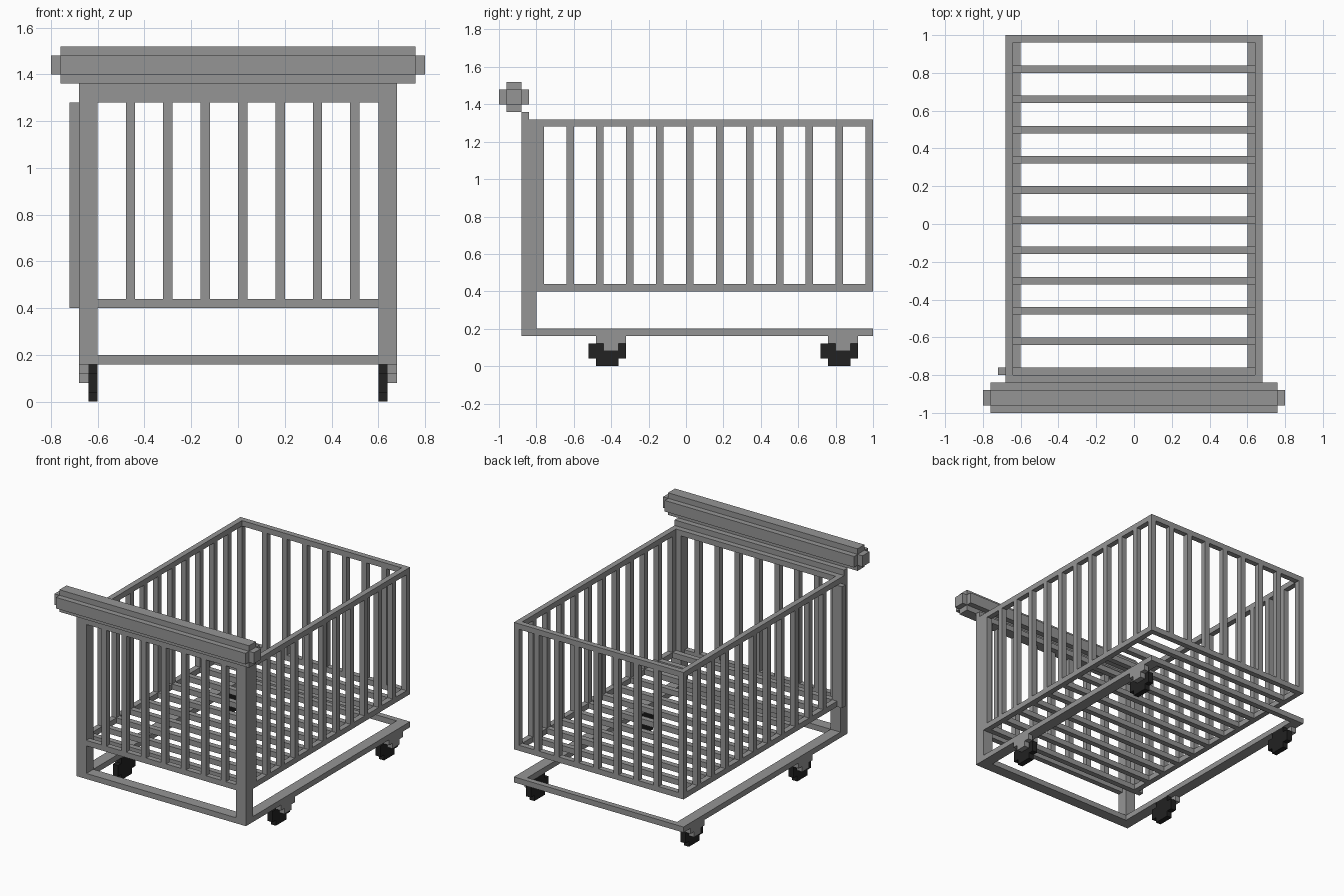
import bpy
import bmesh
from mathutils import Vector

cube = bpy.data.objects.get("Cube")
if cube:
    bpy.data.objects.remove(cube, do_unlink=True)

U = 0.04  # thickness of one bar


def make_material(name, value):
    mat = bpy.data.materials.new(name)
    mat.use_nodes = True
    color = (value, value, value, 1)
    mat.diffuse_color = color
    bsdf = next(n for n in mat.node_tree.nodes if n.type == 'BSDF_PRINCIPLED')
    bsdf.inputs["Base Color"].default_value = color
    return mat


metal = make_material("grey metal", 0.3)
rubber = make_material("black rubber", 0.016)


def build(name, boxes, mat=metal):
    """One object from boxes given as (x range, y range, z range)."""
    bm = bmesh.new()
    for box in boxes:
        low, high = (Vector(corner) for corner in zip(*box))
        verts = bmesh.ops.create_cube(bm, size=1)["verts"]
        bmesh.ops.scale(bm, vec=high - low, verts=verts)
        bmesh.ops.translate(bm, vec=(low + high) / 2, verts=verts)
    mesh = bpy.data.meshes.new(name)
    bm.to_mesh(mesh)
    bm.free()
    mesh.materials.append(mat)
    obj = bpy.data.objects.new(name, mesh)
    bpy.context.collection.objects.link(obj)
    return obj


def span(start, size=U):
    return (start, start + size)


HALF, INNER = 0.68, 0.60
FRONT, BACK = -0.88, 1.0
BASKET = -0.80
LOW, TOP = (0.40, 0.44), (1.28, 1.32)
BAR_Z = (0.44, 1.28)
bar_x = [i * 0.16 for i in range(-3, 4)]
bar_y = [BASKET + i * 0.16 for i in range(11)]

# Push handle: crossed beams with end caps
build("handle", [
    ((-0.76, 0.76), (-1.0, -0.84), (1.40, 1.48)),
    ((-0.76, 0.76), (-0.96, -0.88), (1.48, 1.52)),
    ((-0.76, 0.76), (-0.96, -0.88), (1.36, 1.40)),
])
build("handle_caps", [(x, (-0.96, -0.88), (1.40, 1.48))
                      for x in ((-0.80, -0.76), (0.76, 0.80))])

# Front wall: stepped top rail, low rail and bars
build("front_top_rail", [
    ((-HALF, HALF), (FRONT, -0.84), (1.32, 1.36)),
    ((-HALF, HALF), (FRONT, BASKET), TOP),
])
build("front_low_rail", [((-INNER, INNER), (FRONT, -0.84), LOW)])
build("front_bars", [(span(x), (FRONT, -0.84), BAR_Z) for x in bar_x])

# Back wall
build("back_rails", [((-HALF, HALF), (0.96, BACK), z) for z in (LOW, TOP)])
build("back_bars", [(span(x), (0.96, BACK), BAR_Z) for x in bar_x])

# Basket floor
build("floor_slats", [((-0.64, 0.64), span(y), LOW) for y in bar_y])

# Base frame, back rail and the loose outer bar on one side
build("base_front_rail", [((-INNER, INNER), (FRONT, BASKET), (0.16, 0.20))])
build("base_back_rail", [((-INNER, INNER), (0.96, BACK), (0.16, 0.20))])
build("outer_bar", [((-0.72, -HALF), span(BASKET), (0.40, 1.28))])

# Posts, side walls, base rails and casters, repeated on both sides
for side, label in ((1, "left"), (-1, "right")):
    def across(a, b):
        return tuple(sorted((side * a, side * b)))

    wall, wide, inside = across(0.64, HALF), across(INNER, HALF), across(INNER, 0.64)
    build(label + "_front_post", [(wide, (FRONT, BASKET), (0.16, 1.28))])
    build(label + "_side_rails", [(wall, (BASKET, 0.96), z) for z in (LOW, TOP)])
    build(label + "_side_bars", [(wall, span(y), BAR_Z) for y in bar_y])
    build(label + "_back_corner", [(wall, (0.96, BACK), BAR_Z)])
    build(label + "_base_rail", [(wide, (BASKET, BACK), (0.16, 0.20))])
    for y, place in ((-0.42, "front"), (0.82, "back")):
        build(f"{label}_{place}_bracket", [
            (wall, (y - 0.06, y + 0.10), (0.12, 0.16)),
            (wall, (y - 0.02, y + 0.06), (0.08, 0.12)),
        ])
        build(f"{label}_{place}_wheel", [
            (inside, (y - 0.10, y + 0.10), (0.04, 0.12)),
            (inside, (y - 0.06, y + 0.06), (0, 0.04)),
            (inside, (y - 0.06, y + 0.06), (0.12, 0.16)),
        ], rubber)
